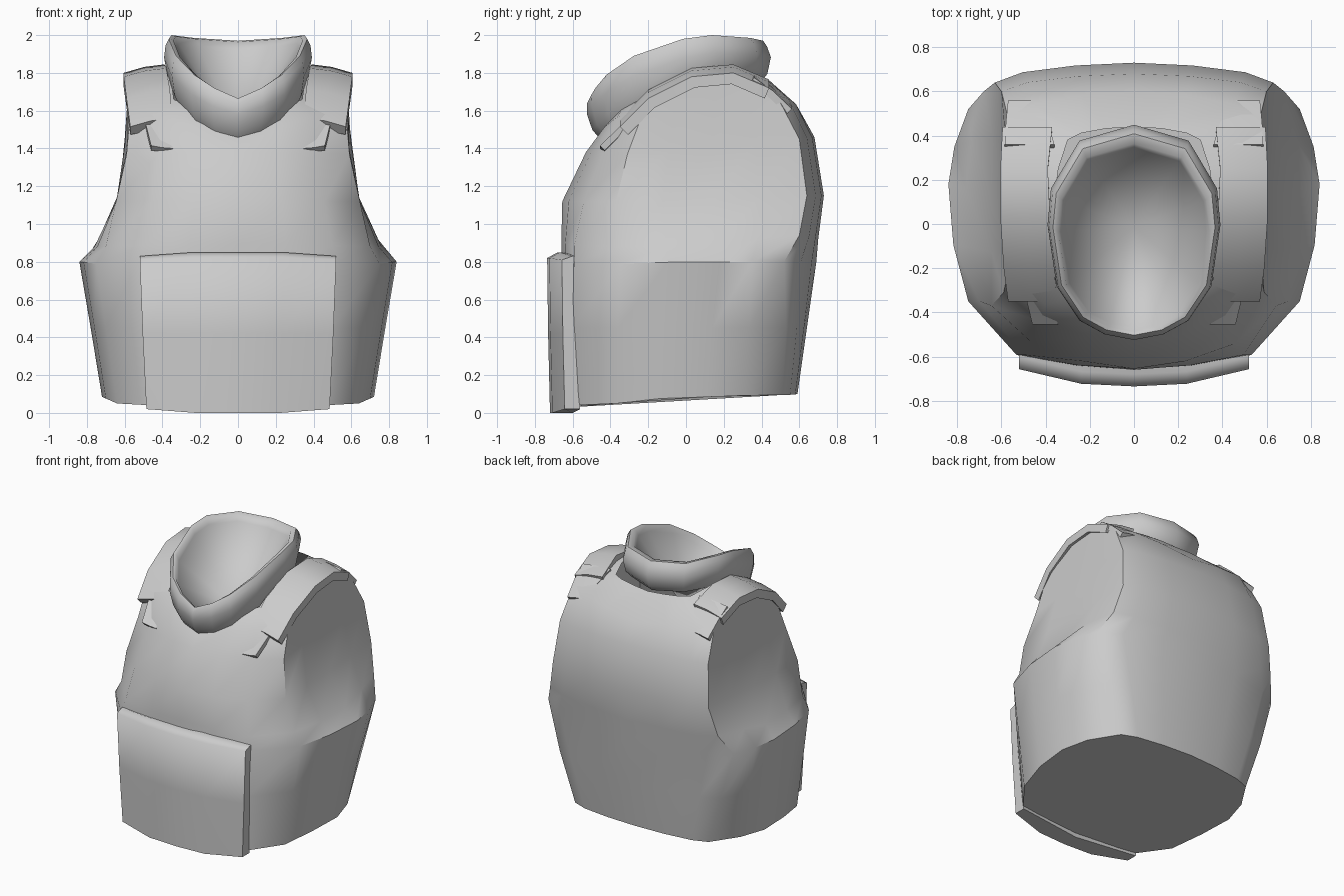
import bpy, bmesh, math
from mathutils import Vector

cube = bpy.data.objects.get("Cube")
if cube:
    bpy.data.objects.remove(cube, do_unlink=True)

grey = bpy.data.materials.new("light grey")
grey.use_nodes = True
grey.diffuse_color = (0.6, 0.6, 0.6, 1)
grey.node_tree.nodes["Principled BSDF"].inputs["Base Color"].default_value = (0.6, 0.6, 0.6, 1)


def finish(name, bm, angle):
    bmesh.ops.recalc_face_normals(bm, faces=bm.faces)
    me = bpy.data.meshes.new(name)
    bm.to_mesh(me)
    bm.free()
    me.materials.append(grey)
    ob = bpy.data.objects.new(name, me)
    bpy.context.collection.objects.link(ob)
    bpy.ops.object.select_all(action='DESELECT')
    ob.select_set(True)
    bpy.context.view_layer.objects.active = ob
    bpy.ops.object.shade_smooth_by_angle(angle=math.radians(angle))
    return ob


def loft(name, half_rings, angle, cap_start=False, cap_end=False, end_point=None):
    """Skin half rings (front centre to back centre), mirrored across x."""
    bm = bmesh.new()
    rings = []
    for half in half_rings:
        full = list(half) + [(-x, y, z) for x, y, z in reversed(half[1:-1])]
        rings.append([bm.verts.new(p) for p in full])
    n = len(rings[0])
    for a, b in zip(rings, rings[1:]):
        for i in range(n):
            j = (i + 1) % n
            bm.faces.new((a[i], a[j], b[j], b[i]))
    if cap_start:
        bm.faces.new(rings[0])
    if cap_end:
        bm.faces.new(rings[-1])
    if end_point:
        c = bm.verts.new(end_point)
        for i in range(n):
            bm.faces.new((rings[-1][i], rings[-1][(i + 1) % n], c))
    return finish(name, bm, angle)


def band(name, path, thick, side, drop):
    """Sweep a slab along stations of (y, z, inner x, outer x)."""
    bm = bmesh.new()
    secs = []
    for i, (y, z, xi, xo) in enumerate(path):
        a, b = path[max(i - 1, 0)], path[min(i + 1, len(path) - 1)]
        t = Vector((0, b[0] - a[0], b[1] - a[1])).normalized()
        nrm = Vector((0, -t.z, t.y)) * thick
        if nrm.z < 0:
            nrm = -nrm
        top = [Vector((xi, y, z)), Vector(((xi + xo) / 2, y, z - drop * .3)),
               Vector((xo, y, z - drop))]
        pts = top + [top[2] - nrm, top[0] - nrm]
        secs.append([bm.verts.new((p.x * side, p.y, p.z)) for p in pts])
    for a, b in zip(secs, secs[1:]):
        for i in range(5):
            j = (i + 1) % 5
            bm.faces.new((a[i], a[j], b[j], b[i]))
    bm.faces.new(secs[0])
    bm.faces.new(secs[-1])
    return finish(name, bm, 45)


# Vest body: front centre, front corner, side, back corner, back centre
body = [
    [(0, -.67, .015), (.64, -.37, .05), (.72, .12, .085), (.54, .51, .095), (0, .59, .1)],
    [(0, -.67, .45), (.70, -.36, .45), (.78, .14, .45), (.65, .53, .45), (0, .64, .45)],
    [(0, -.66, .80), (.75, -.35, .79), (.84, .18, .80), (.75, .52, .80), (0, .69, .80)],
    [(0, -.66, .90), (.70, -.35, .88), (.76, .16, .88), (.68, .60, .94), (0, .70, .92)],
    [(0, -.655, 1.12), (.645, -.37, 1.12), (.645, .14, 1.12), (.63, .64, 1.15), (0, .73, 1.15)],
    [(0, -.53, 1.38), (.59, -.31, 1.37), (.59, .14, 1.40), (.60, .60, 1.45), (0, .68, 1.46)],
    [(0, -.46, 1.46), (.57, -.22, 1.61), (.58, .16, 1.785), (.57, .48, 1.68), (0, .60, 1.60)],
    [(0, -.40, 1.50), (.34, -.24, 1.66), (.36, .12, 1.815), (.30, .38, 1.78), (0, .44, 1.76)],
]


def widen(ring):
    """Add rounded in-between points to the five key points of a ring."""
    f, c, s, b, k = [Vector(p) for p in ring]
    square = .22 if f.z < 1 else .40

    def mix(p, q, t, yt, lift=0.0, bulge=0.0):
        v = p.lerp(q, t)
        v.y = p.y + (q.y - p.y) * yt
        v.z += lift
        v.x += bulge
        return v
    return [tuple(v) for v in (
        f, mix(f, c, .36, square * .3), mix(f, c, .71, square), c,
        mix(c, s, .5, .48, .25 * abs(s.z - c.z), .25 * abs(s.x - c.x)), s,
        mix(s, b, .5, .5, .25 * abs(s.z - b.z), .2 * abs(s.x - b.x)), b,
        mix(b, k, .2, .52), mix(b, k, .58, .86), k)]


loft("vest_body", [widen(r) for r in body], 40, cap_start=True)

# Raised belly plate
plate = []
for z, w, y0, zs in [(0, .485, -.72, .02), (.42, .505, -.73, .42),
                     (.82, .52, -.735, .81), (.85, .52, -.68, .83)]:
    plate.append([(0, y0, z), (w * .46, y0 + .012, z), (w, y0 + .078, zs),
                  (w, -.56, zs), (0, -.60, z)])
loft("belly_plate", plate, 70, cap_start=True, cap_end=True)

# Collar: outline with lower and upper edge heights
outline = [(0, -.505, 1.455, 1.665), (.13, -.48, 1.48, 1.72), (.24, -.42, 1.53, 1.79),
           (.34, -.27, 1.62, 1.89), (.38, 0, 1.73, 1.98), (.365, .16, 1.77, 2.0),
           (.24, .37, 1.77, 1.985), (0, .44, 1.75, 1.97)]


def collar_ring(scale, t, cy=-.03):
    return [(x * scale, cy + (y + .03) * scale, lo + (hi - lo) * t)
            for x, y, lo, hi in outline]


loft("collar", [collar_ring(.90, 0), collar_ring(.98, .2), collar_ring(1.03, .6, -.035),
                collar_ring(1.01, .86, -.045), collar_ring(.965, 1, -.045),
                collar_ring(.90, .97, -.06), collar_ring(.86, .8, -.06)],
     60, end_point=(0, -.01, 1.47))

# Shoulder pads, straps behind them and the small tabs in front
pad = [(-.35, 1.56, .35, .57), (-.2, 1.71, .36, .59), (.03, 1.825, .38, .605),
       (.25, 1.845, .39, .605), (.44, 1.765, .37, .595)]
back_strap = [(.36, 1.795, .36, .585), (.46, 1.725, .39, .58), (.56, 1.63, .43, .57)]
tab = [(-.31, 1.54, .375, .495), (-.455, 1.40, .345, .46)]
for side, label in ((1, "left"), (-1, "right")):
    band(label + "_shoulder_pad", pad, .06, side, .045)
    band(label + "_back_strap", back_strap, .04, side, .02)
    band(label + "_strap_tab", tab, .035, side, -.015)
